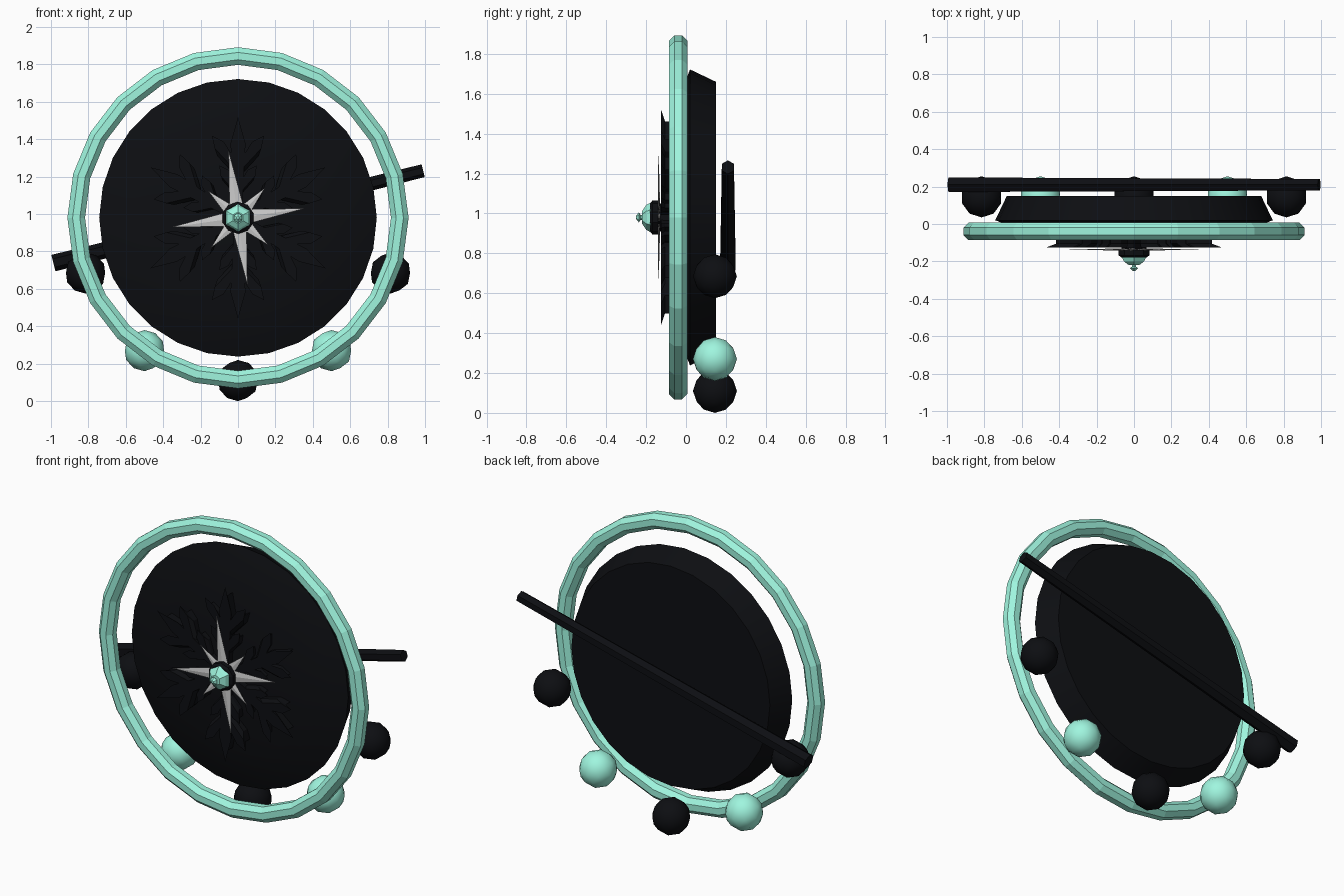
import bpy, bmesh, math
from mathutils import Vector

if "Cube" in bpy.data.objects:
    bpy.data.objects.remove(bpy.data.objects["Cube"])

CZ = 0.98  # height of the shared axis


def material(name, rgb):
    m = bpy.data.materials.new(name)
    m.diffuse_color = (*rgb, 1)
    m.use_nodes = True
    m.node_tree.nodes["Principled BSDF"].inputs["Base Color"].default_value = m.diffuse_color
    return m


MINT = material("mint", (0.35, 0.92, 0.74))
BLACK = material("black", (0.004, 0.0045, 0.006))
WHITE = material("white", (0.85, 0.85, 0.85))


def finish(name, bm, mat):
    bmesh.ops.recalc_face_normals(bm, faces=bm.faces)
    me = bpy.data.meshes.new(name)
    bm.to_mesh(me)
    bm.free()
    ob = bpy.data.objects.new(name, me)
    me.materials.append(mat)
    bpy.context.collection.objects.link(ob)
    return ob


def polar(r, a, y):
    """Point at radius r and angle a (from up, clockwise) about the front axis."""
    return Vector((r * math.sin(a), y, CZ + r * math.cos(a)))


def lathe(name, profile, sides, mat, closed=False):
    """Revolve (radius, y) points around the front axis."""
    bm = bmesh.new()
    rings = [[bm.verts.new(polar(r, 2 * math.pi * i / sides, y)) for i in range(sides)]
             for r, y in profile]
    pairs = list(zip(rings, rings[1:]))
    if closed:
        pairs.append((rings[-1], rings[0]))
    else:
        bm.faces.new(rings[0])
        bm.faces.new(rings[-1])
    for a, b in pairs:
        for i in range(sides):
            j = (i + 1) % sides
            bm.faces.new((a[i], a[j], b[j], b[i]))
    return finish(name, bm, mat)


# outer ring with octagonal section
section = [(0.865 + 0.051 * math.cos(math.pi / 8 + k * math.pi / 4),
            -0.039 + 0.051 * math.sin(math.pi / 8 + k * math.pi / 4)) for k in range(8)]
lathe("outer_ring", section, 24, MINT, closed=True)

# main disc: shallow domed front, tapered rim, flat back
disc = lathe("main_disc", [(0.1, -0.085), (0.3, -0.075), (0.5, -0.05), (0.65, -0.015),
                           (0.742, 0.02), (0.68, 0.15)], 28, BLACK)
bpy.context.view_layer.objects.active = disc
disc.select_set(True)
bpy.ops.object.shade_smooth_by_angle(angle=math.radians(30))

# hub: dark collar, mint cap and knob
lathe("hub_collar", [(0.07, -0.08), (0.07, -0.13), (0.086, -0.14), (0.086, -0.168), (0.07, -0.18)], 10, BLACK)
lathe("hub_cap", [(0.06, -0.165), (0.073, -0.18), (0.062, -0.2), (0.032, -0.22)], 6, MINT)
lathe("hub_knob", [(0.012, -0.218), (0.012, -0.228), (0.026, -0.236), (0.008, -0.25)], 6, MINT)

# snowflake: six arms built from spear-shaped prisms
flake = bmesh.new()


def spear(start, end, w, arm):
    s, e = Vector(start), Vector(end)
    d = e - s
    n = Vector((-d.y, d.x)).normalized() * w
    outline = [s + n * 0.5, s + d * 0.72 + n, e, s + d * 0.72 - n, s - n * 0.5]
    layers = []
    for y, k in ((-0.125, 1), (-0.105, 0.89), (-0.05, 0.89)):
        layers.append([flake.verts.new(polar((p * k).length, arm + math.atan2(p.x, p.y), y))
                       for p in outline])
    flake.faces.new(layers[0])
    flake.faces.new(layers[-1])
    for a, b in zip(layers, layers[1:]):
        for i in range(5):
            j = (i + 1) % 5
            flake.faces.new((a[i], a[j], b[j], b[i]))


for k in range(6):
    arm = k * math.pi / 3
    spear((0, 0.03), (0, 0.54), 0.04, arm)
    for side in (-1, 1):
        spear((0, 0.26), (side * 0.14, 0.44), 0.03, arm)
        spear((0, 0.14), (side * 0.10, 0.28), 0.026, arm)
finish("snowflake", flake, BLACK)

# compass star: ridged points, four long and four short
star = bmesh.new()


def star_point(length, w, a):
    r, half = math.hypot(0.04, w), math.atan2(w, 0.04)
    left, right = (star.verts.new(polar(r, a + s * half, -0.135)) for s in (-1, 1))
    tip = star.verts.new(polar(length, a, -0.138))
    back = star.verts.new(polar(0, 0, -0.128))
    ridge = star.verts.new(polar(0.03, a, -0.142))
    for f in ((left, tip, ridge), (ridge, tip, right), (left, back, tip),
              (tip, back, right), (left, ridge, back), (ridge, right, back)):
        star.faces.new(f)


for k in range(4):
    star_point(0.36, 0.04, k * math.pi / 2 - math.radians(8))
    star_point(0.215, 0.034, k * math.pi / 2 + math.radians(42))
finish("compass_star", star, WHITE)

# balls along the lower edge
for name, x, z, mat in (("bottom_ball", 0, 0.11, BLACK),
                        ("lower_ball_right", 0.5, 0.27, MINT), ("lower_ball_left", -0.5, 0.27, MINT),
                        ("side_ball_right", 0.815, 0.685, BLACK), ("side_ball_left", -0.815, 0.685, BLACK)):
    bm = bmesh.new()
    bmesh.ops.create_icosphere(bm, subdivisions=2, radius=0.11)
    bmesh.ops.translate(bm, verts=bm.verts, vec=(x, 0.145, z))
    for f in bm.faces:
        f.smooth = True
    finish(name, bm, mat)

# tilted tapered bar across the back
a, b = Vector((-0.987, 0.21, 0.738)), Vector((0.99, 0.21, 1.232))
bm = bmesh.new()
bmesh.ops.create_cone(bm, cap_ends=True, segments=6, radius1=0.045, radius2=0.035, depth=(b - a).length)
bm.transform((b - a).to_track_quat('Z', 'Y').to_matrix().to_4x4())
bmesh.ops.translate(bm, verts=bm.verts, vec=(a + b) / 2)
finish("back_bar", bm, BLACK)
